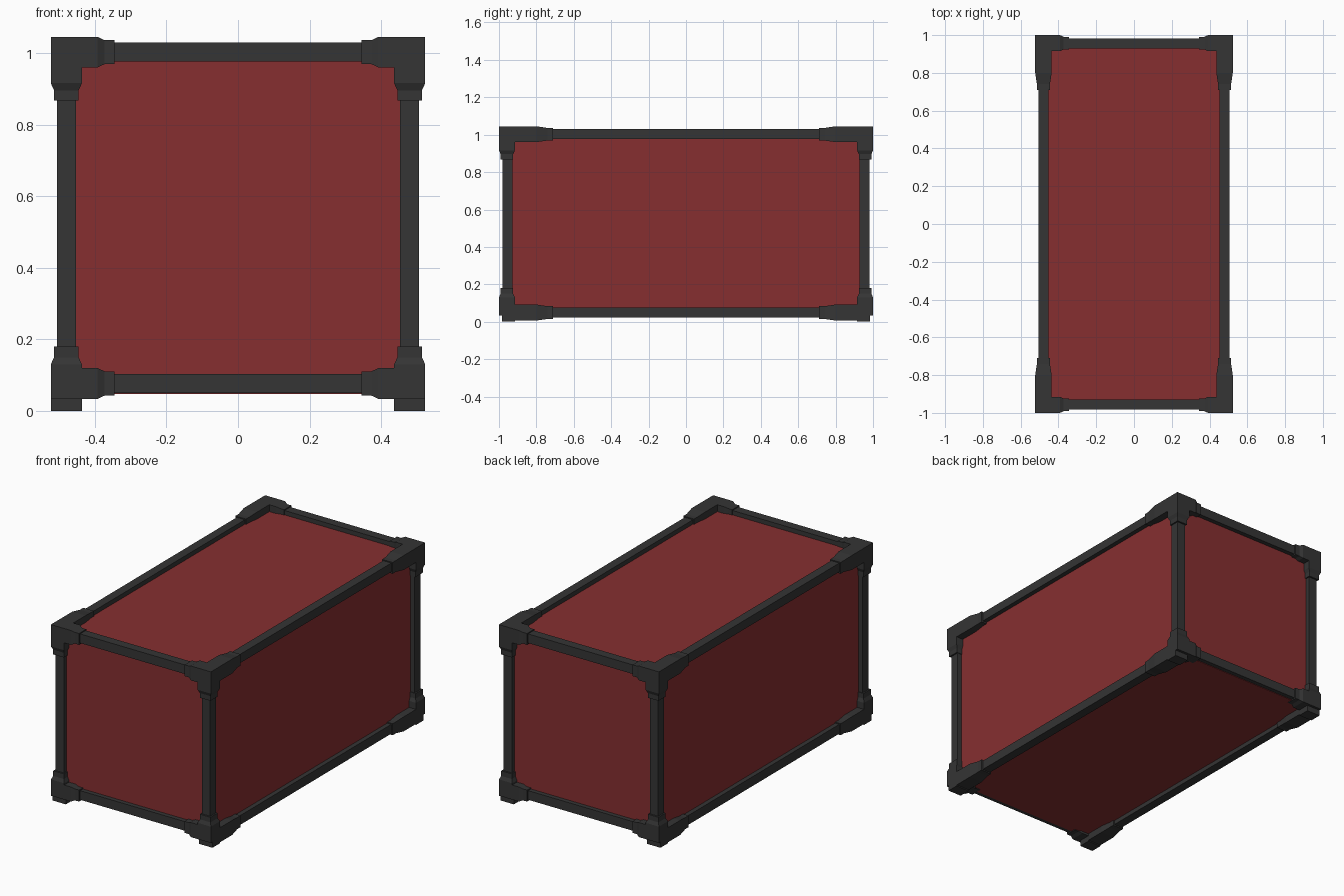
import bpy, bmesh
from itertools import product

if "Cube" in bpy.data.objects:
    bpy.data.objects.remove(bpy.data.objects["Cube"])


def material(name, rgb):
    m = bpy.data.materials.new(name)
    m.diffuse_color = (*rgb, 1)
    m.use_nodes = True
    m.node_tree.nodes["Principled BSDF"].inputs["Base Color"].default_value = m.diffuse_color
    return m


red = material("red_panel", (0.24, 0.028, 0.03))
dark = material("dark_frame", (0.035, 0.035, 0.035))


def loft(bm, axis, stations, sign=(1, 1, 1)):
    """Rectangular loft along an axis; station = (pos, (a0, a1), (b0, b1))."""
    others = [i for i in range(3) if i != axis]
    rings = []
    for pos, a, b in stations:
        ring = []
        for i, j in ((0, 0), (1, 0), (1, 1), (0, 1)):
            p = [0, 0, 0]
            p[axis], p[others[0]], p[others[1]] = pos, a[i], b[j]
            ring.append(bm.verts.new([c * s for c, s in zip(p, sign)]))
        rings.append(ring)
    bm.faces.new(rings[0])
    bm.faces.new(rings[-1])
    for r, s in zip(rings, rings[1:]):
        for k in range(4):
            n = (k + 1) % 4
            bm.faces.new((r[k], r[n], s[n], s[k]))


def add(name, mat, parts, sign=(1, 1, 1)):
    bm = bmesh.new()
    for axis, stations in parts:
        loft(bm, axis, stations, sign)
    bmesh.ops.recalc_face_normals(bm, faces=bm.faces[:])
    me = bpy.data.meshes.new(name)
    bm.to_mesh(me)
    bm.free()
    me.materials.append(mat)
    ob = bpy.data.objects.new(name, me)
    bpy.context.collection.objects.link(ob)
    return ob


def bar(axis, lo, hi, a, b):
    return (axis, [(lo, a, b), (hi, a, b)])


def sleeve(axis, outer, block, neck, end, a, b, inset=0.009):
    """Corner arm: thick block that steps down to a thinner collar."""
    ta, tb = [(r[0] + inset, r[1] - inset) for r in (a, b)]
    return (axis, [(outer, a, b), (block, a, b), (neck, ta, tb), (end, ta, tb)])


# Red body, set back to the middle of the frame bars
add("container_body", red, [bar(2, 0.047, 1.004, (-0.478, 0.478), (-0.955, 0.955))])

BX, BY = (0.452, 0.505), (0.928, 0.981)      # bar positions
CX, CY = (0.436, 0.523), (0.915, 1.0)        # corner block positions

# Upright posts
for sx, sy in product((-1, 1), repeat=2):
    add("upright_post", dark, [bar(2, 0.05, 1.0, BX, BY)], (sx, sy, 1))

# Long and short rails; the bottom short rails sit a little higher
for s in (-1, 1):
    for level, z_long, z_short in (("top", (0.978, 1.03), (0.976, 1.03)),
                                   ("bottom", (0.022, 0.077), (0.05, 0.104))):
        add(level + "_long_rail", dark, [bar(1, -0.95, 0.95, BX, z_long)], (s, 1, 1))
        add(level + "_short_rail", dark, [bar(0, -0.48, 0.48, BY, z_short)], (1, s, 1))

# Corner fittings: three stepped sleeves meeting at each corner
top = [
    sleeve(0, 0.523, 0.392, 0.373, 0.345, CY, (0.96, 1.045)),
    sleeve(1, 1.0, 0.80, 0.74, 0.71, CX, (0.96, 1.045)),
    sleeve(2, 1.045, 0.916, 0.896, 0.868, CX, CY),
]
bottom = [
    sleeve(0, 0.523, 0.392, 0.373, 0.345, CY, (0.034, 0.12)),
    sleeve(1, 0.985, 0.80, 0.74, 0.71, CX, (0.006, 0.092)),
    sleeve(2, 0.045, 0.13, 0.15, 0.18, CX, CY),
    bar(2, 0.0, 0.05, CX, (0.915, 0.985)),   # foot
]
for sx, sy in product((-1, 1), repeat=2):
    add("top_corner_fitting", dark, top, (sx, sy, 1))
    add("bottom_corner_fitting", dark, bottom, (sx, sy, 1))
